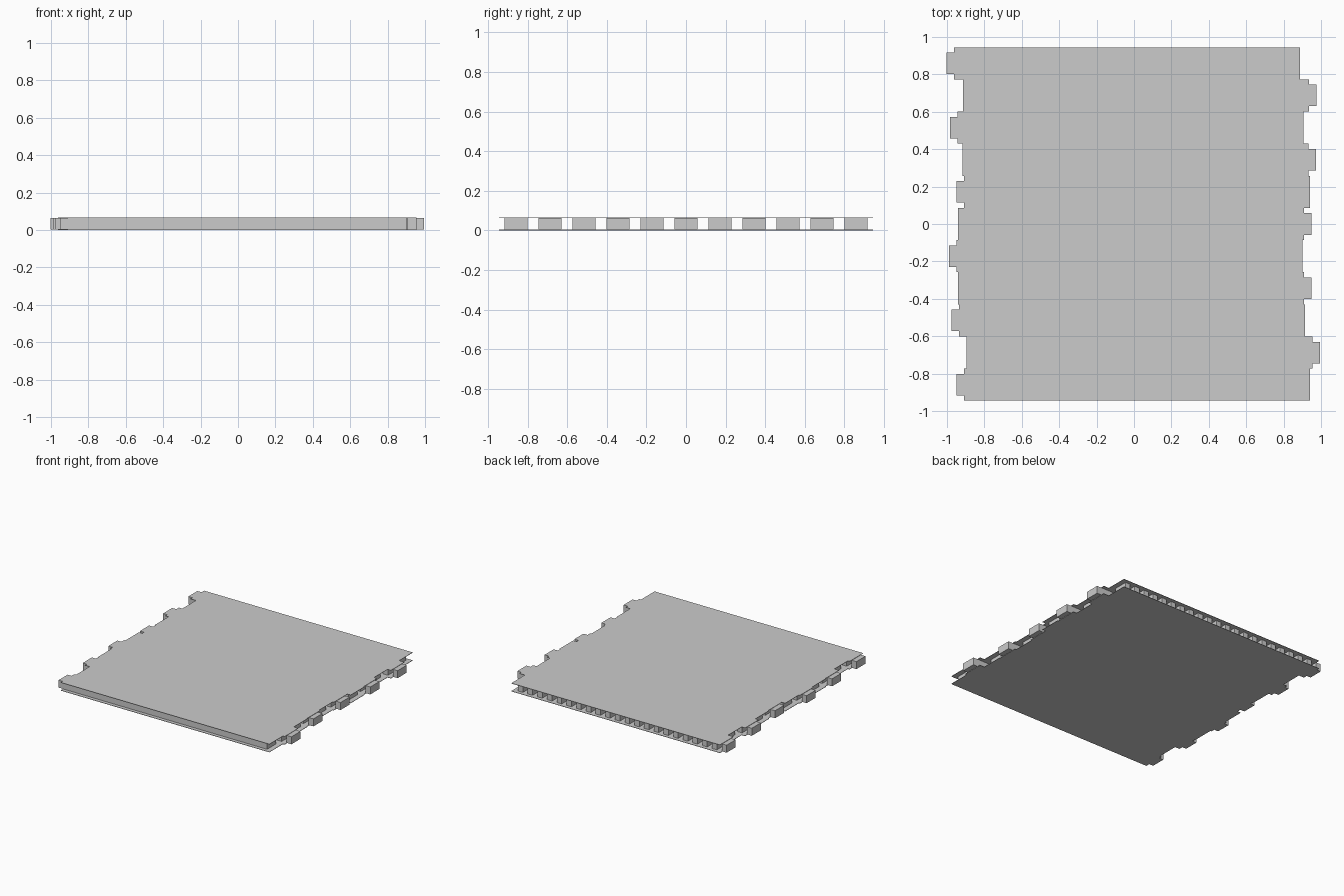
import bpy, bmesh

if "Cube" in bpy.data.objects:
    bpy.data.objects.remove(bpy.data.objects["Cube"])

PITCH = 0.1718          # plank width
LENGTH = 1.85           # plank length
HEIGHT = 0.066
SKIN = 0.003            # thickness of the outer sheets
CORE_W = 0.115
SHIFT = 0.04            # how far a core slides out past its sheet
TEETH = 22
# right-hand end of every plank, front to back
RIGHT = [0.94, 0.955, 0.915, 0.91, 0.90, 0.91, 0.94, 0.933, 0.905, 0.935, 0.888]
N = len(RIGHT)
Y0 = -N * PITCH / 2


def prism(name, outline, z0, z1):
    """Extrude a flat outline from z0 to z1."""
    bm = bmesh.new()
    face = bm.faces.new([bm.verts.new((x, y, z0)) for x, y in outline])
    up = bmesh.ops.extrude_face_region(bm, geom=[face])["geom"]
    bmesh.ops.translate(bm, vec=(0, 0, z1 - z0),
                        verts=[v for v in up if isinstance(v, bmesh.types.BMVert)])
    bmesh.ops.recalc_face_normals(bm, faces=bm.faces)
    mesh = bpy.data.meshes.new(name)
    bm.to_mesh(mesh)
    bm.free()
    obj = bpy.data.objects.new(name, mesh)
    bpy.context.collection.objects.link(obj)
    return obj


# stepped outline shared by the top and bottom sheets
right_side, left_side = [], []
for i, r in enumerate(RIGHT):
    for y in (Y0 + i * PITCH, Y0 + (i + 1) * PITCH):
        right_side.append((r, y))
        left_side.append((r - LENGTH, y))
outline = right_side + left_side[::-1]
prism("bottom_sheet", outline, 0, SKIN)
prism("top_sheet", outline, HEIGHT - SKIN, HEIGHT)

# comb profile of a core: solid along one long edge, slotted along the other
h, w, depth = LENGTH / 2, CORE_W / 2, 0.07
tooth = LENGTH / (2 * TEETH - 1)
comb = [(-h, -w), (h, -w)]
for t in reversed(range(TEETH)):
    a = -h + 2 * t * tooth
    b = a + tooth
    if t < TEETH - 1:
        comb.append((b, w - depth))
    comb += [(b, w), (a, w)]
    if t > 0:
        comb.append((a, w - depth))

# cores: alternate ones are turned half round and slide out the other way
for i, r in enumerate(RIGHT):
    s = 1 if i % 2 == 0 else -1
    cx = r - h - s * SHIFT
    cy = Y0 + (i + 0.5) * PITCH
    prism(f"core_{i + 1}", [(cx + s * x, cy + s * y) for x, y in comb],
          SKIN, HEIGHT - SKIN)
